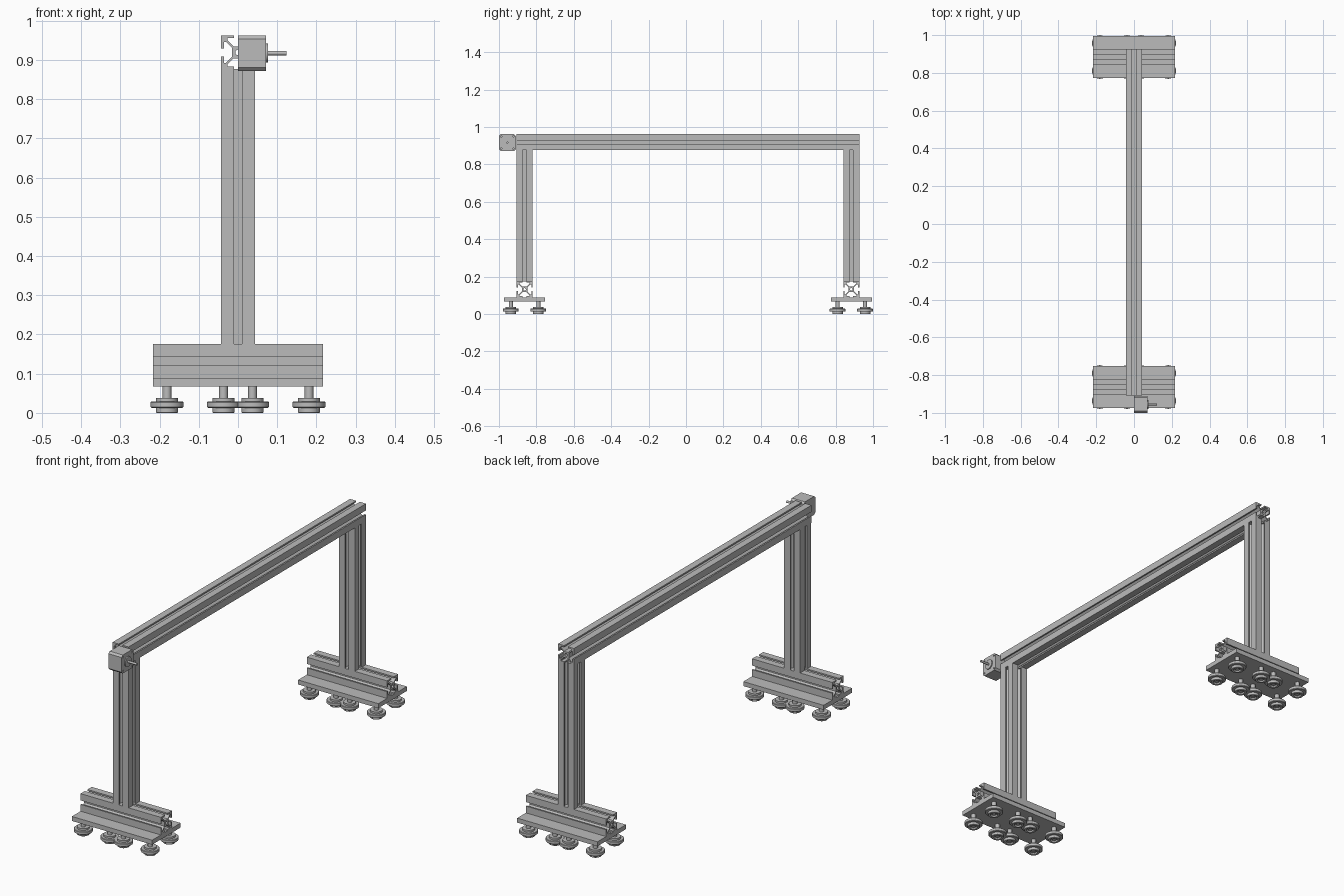
import bpy, bmesh, math
from mathutils import Matrix, Vector

cube = bpy.data.objects.get("Cube")
if cube:
    bpy.data.objects.remove(cube)

grey = bpy.data.materials.new("aluminium grey")
grey.use_nodes = True
grey.diffuse_color = (0.5, 0.5, 0.5, 1)
grey.node_tree.nodes["Principled BSDF"].inputs["Base Color"].default_value = (0.5, 0.5, 0.5, 1)


def finish(bm, name, smooth=False):
    """Turn a bmesh into a named grey object."""
    bmesh.ops.recalc_face_normals(bm, faces=bm.faces)
    mesh = bpy.data.meshes.new(name)
    bm.to_mesh(mesh)
    bm.free()
    mesh.materials.append(grey)
    obj = bpy.data.objects.new(name, mesh)
    bpy.context.collection.objects.link(obj)
    if smooth:
        bpy.ops.object.select_all(action='DESELECT')
        obj.select_set(True)
        bpy.context.view_layer.objects.active = obj
        bpy.ops.object.shade_smooth_by_angle(angle=math.radians(35))
    return obj


def add_box(bm, lo, hi):
    lo, hi = Vector(lo), Vector(hi)
    mat = Matrix.Translation((lo + hi) / 2) @ Matrix.Diagonal((*(hi - lo), 1))
    bmesh.ops.create_cube(bm, size=1, matrix=mat)


def add_rod_x(bm, x0, x1, y, z, radius, sides=24):
    mat = Matrix.Translation(((x0 + x1) / 2, y, z)) @ Matrix.Rotation(math.pi / 2, 4, 'Y')
    bmesh.ops.create_cone(bm, cap_ends=True, segments=sides, radius1=radius,
                          radius2=radius, depth=x1 - x0, matrix=mat)


# One face of the T-slot section, repeated on four sides
H = 0.043
HALF_SLOT = [(0.010, H), (0.010, 0.036), (0.027, 0.036), (0.027, 0.031), (0.011, 0.015)]
SIDE = [(-H, H)] + [(-x, y) for x, y in HALF_SLOT] + HALF_SLOT[::-1]


def extrusion(name, start, end, up):
    """Slotted bar between two points, with a bore along its centre."""
    start, end = Vector(start), Vector(end)
    axis = (end - start).normalized()
    up = Vector(up)
    across = up.cross(axis)
    outline = []
    for k in range(4):
        c, s = round(math.cos(k * math.pi / 2)), round(-math.sin(k * math.pi / 2))
        outline += [(x * c - y * s, x * s + y * c) for x, y in SIDE]
    bore = [(0.007 * math.cos(i * math.pi / 8), 0.007 * math.sin(i * math.pi / 8))
            for i in range(16)]
    bm = bmesh.new()
    for loop in (outline, bore):
        vs = [bm.verts.new(start + across * a + up * b) for a, b in loop]
        for i, v in enumerate(vs):
            bm.edges.new((v, vs[i - 1]))
    bmesh.ops.triangle_fill(bm, edges=bm.edges[:], use_beauty=True, normal=axis)
    cap = bm.faces[:]
    res = bmesh.ops.extrude_face_region(bm, geom=cap, use_keep_orig=True)
    moved = [g for g in res["geom"] if isinstance(g, bmesh.types.BMVert)]
    bmesh.ops.translate(bm, verts=moved, vec=end - start)
    return finish(bm, name)


def wheel(name, x, y):
    """Flanged roller with its axle, turned around z."""
    profile = [(0, 0.004), (0.010, 0.004), (0.010, 0.009), (0.017, 0.009), (0.017, 0.001),
               (0.019, 0), (0.027, 0), (0.028, 0.001), (0.028, 0.013), (0.040, 0.013),
               (0.042, 0.015), (0.042, 0.027), (0.040, 0.029), (0.028, 0.029),
               (0.028, 0.038), (0.011, 0.038), (0.011, 0.068), (0, 0.068)]
    bm = bmesh.new()
    vs = [bm.verts.new((r, 0, z)) for r, z in profile]
    es = [bm.edges.new(pair) for pair in zip(vs, vs[1:])]
    bmesh.ops.spin(bm, geom=vs + es, cent=(0, 0, 0), axis=(0, 0, 1),
                   angle=2 * math.pi, steps=32, use_duplicate=False)
    bmesh.ops.remove_doubles(bm, verts=bm.verts, dist=0.00005)
    bmesh.ops.translate(bm, verts=bm.verts, vec=(x, y, 0))
    return finish(bm, name, smooth=True)


# Two carriages, each with a plate, base rail, post and eight wheels
PLATE_Z, RAIL_Z, POST_Z, BEAM_Z = 0.067, 0.132, 0.175, 0.919
for end, y in (("front", -0.863), ("back", 0.884)):
    bm = bmesh.new()
    add_box(bm, (-0.217, y - 0.11, PLATE_Z), (0.217, y + 0.11, 0.089))
    finish(bm, end + "_plate")
    extrusion(end + "_base_rail", (-0.217, y, RAIL_Z), (0.217, y, RAIL_Z), (0, 0, 1))
    extrusion(end + "_post", (0, y, POST_Z), (0, y, BEAM_Z - H), (0, 1, 0))
    for i, x in enumerate((-0.181, -0.037, 0.037, 0.181)):
        for side, dy in (("outer", -0.0735), ("inner", 0.0735)):
            wheel(f"{end}_{side}_wheel_{i + 1}", x, y + dy)

# Long beam across the posts
extrusion("cross_beam", (0, -0.907, BEAM_Z), (0, 0.927, BEAM_Z), (0, 0, 1))

# Motor body with chamfered long edges
MY, MZ = -0.955, 0.917
bm = bmesh.new()
add_box(bm, (0, MY - 0.045, MZ - 0.045), (0.071, MY + 0.045, MZ + 0.045))
long_edges = [e for e in bm.edges if abs(e.verts[0].co.x - e.verts[1].co.x) > 0.05]
bmesh.ops.bevel(bm, geom=long_edges, offset=0.009, segments=1, affect='EDGES')
motor = finish(bm, "motor_body")

# Screw holes in the motor face
bm = bmesh.new()
for sy in (-1, 1):
    for sz in (-1, 1):
        add_rod_x(bm, 0.06, 0.08, MY + sy * 0.033, MZ + sz * 0.033, 0.004, 12)
cutter = finish(bm, "screw_hole_cutter")
cutter.hide_render = True
cutter.hide_set(True)
cutter.display_type = 'WIRE'
holes = motor.modifiers.new("screw holes", 'BOOLEAN')
holes.operation = 'DIFFERENCE'
holes.object = cutter
holes.solver = 'EXACT'

# Motor boss and shaft
bm = bmesh.new()
add_rod_x(bm, 0.07, 0.076, MY, MZ, 0.024, 32)
finish(bm, "motor_boss", smooth=True)
bm = bmesh.new()
add_rod_x(bm, 0.07, 0.123, MY, MZ, 0.0055, 16)
finish(bm, "motor_shaft", smooth=True)
